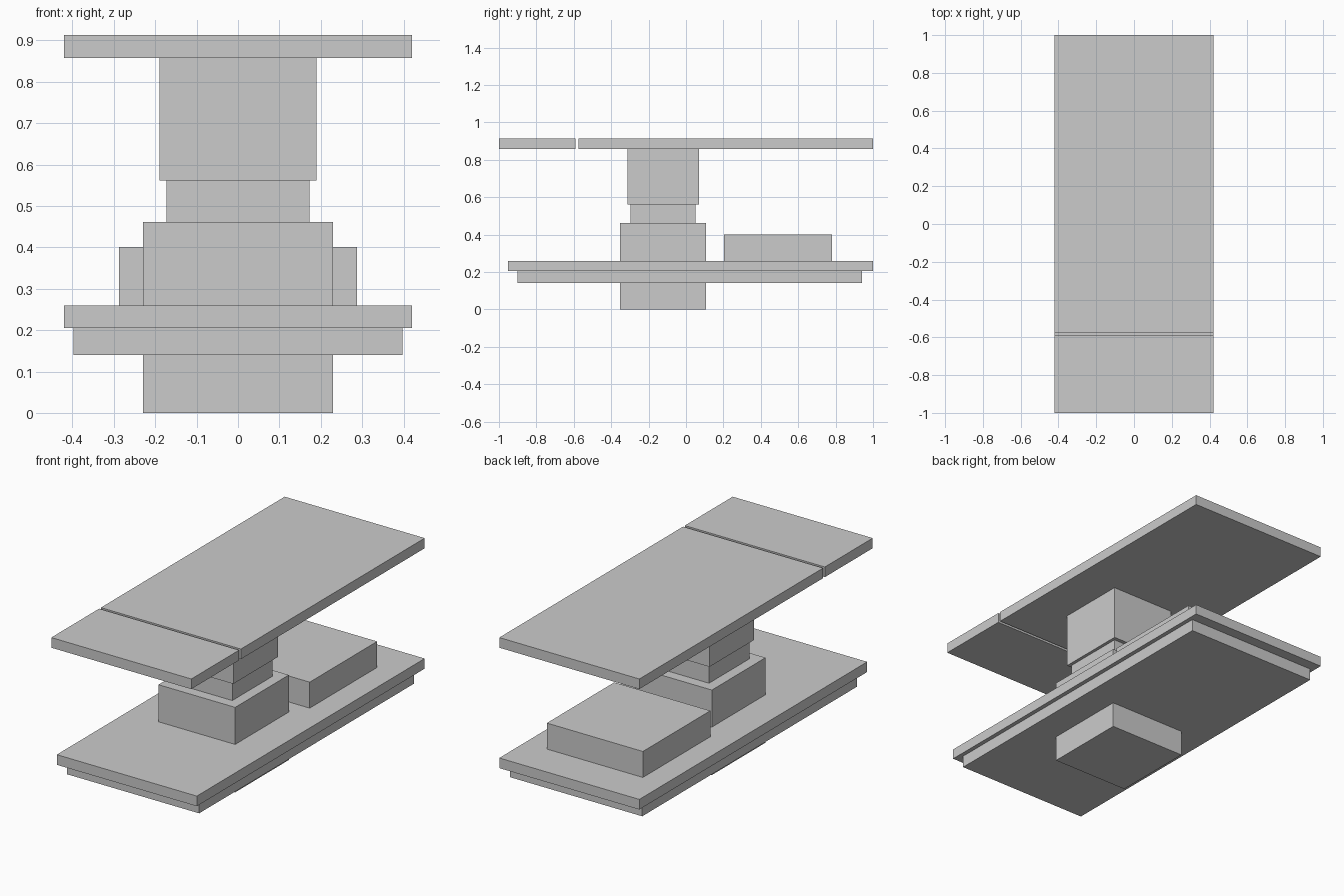
import bpy

if "Cube" in bpy.data.objects:
    bpy.data.objects.remove(bpy.data.objects["Cube"])


def box(name, half_x, y0, y1, z0, z1):
    """Box centred on x = 0, spanning the given y and z ranges."""
    bpy.ops.mesh.primitive_cube_add(size=1)
    ob = bpy.context.object
    ob.name = name
    ob.location = (0, (y0 + y1) / 2, (z0 + z1) / 2)
    ob.scale = (half_x * 2, y1 - y0, z1 - z0)
    bpy.ops.object.transform_apply(location=False, rotation=False, scale=True)
    return ob


# Central support: cube-shaped base through the lower deck, neck and head
box("base_block", 0.23, -0.353, 0.107, 0.0, 0.461)
box("neck_block", 0.173, -0.296, 0.05, 0.461, 0.562)
box("head_block", 0.19, -0.312, 0.07, 0.562, 0.858)

# Lower deck: inset underside slab with a wider plate on top
box("lower_slab", 0.397, -0.9, 0.942, 0.14, 0.205)
box("lower_plate", 0.42, -0.953, 1.0, 0.205, 0.26)

# Raised pad on the rear of the lower deck
box("rear_pad", 0.288, 0.203, 0.781, 0.26, 0.401)

# Upper deck: two panels separated by a narrow gap
box("upper_front_panel", 0.42, -1.0, -0.59, 0.858, 0.913)
box("upper_rear_panel", 0.42, -0.575, 1.0, 0.858, 0.913)
